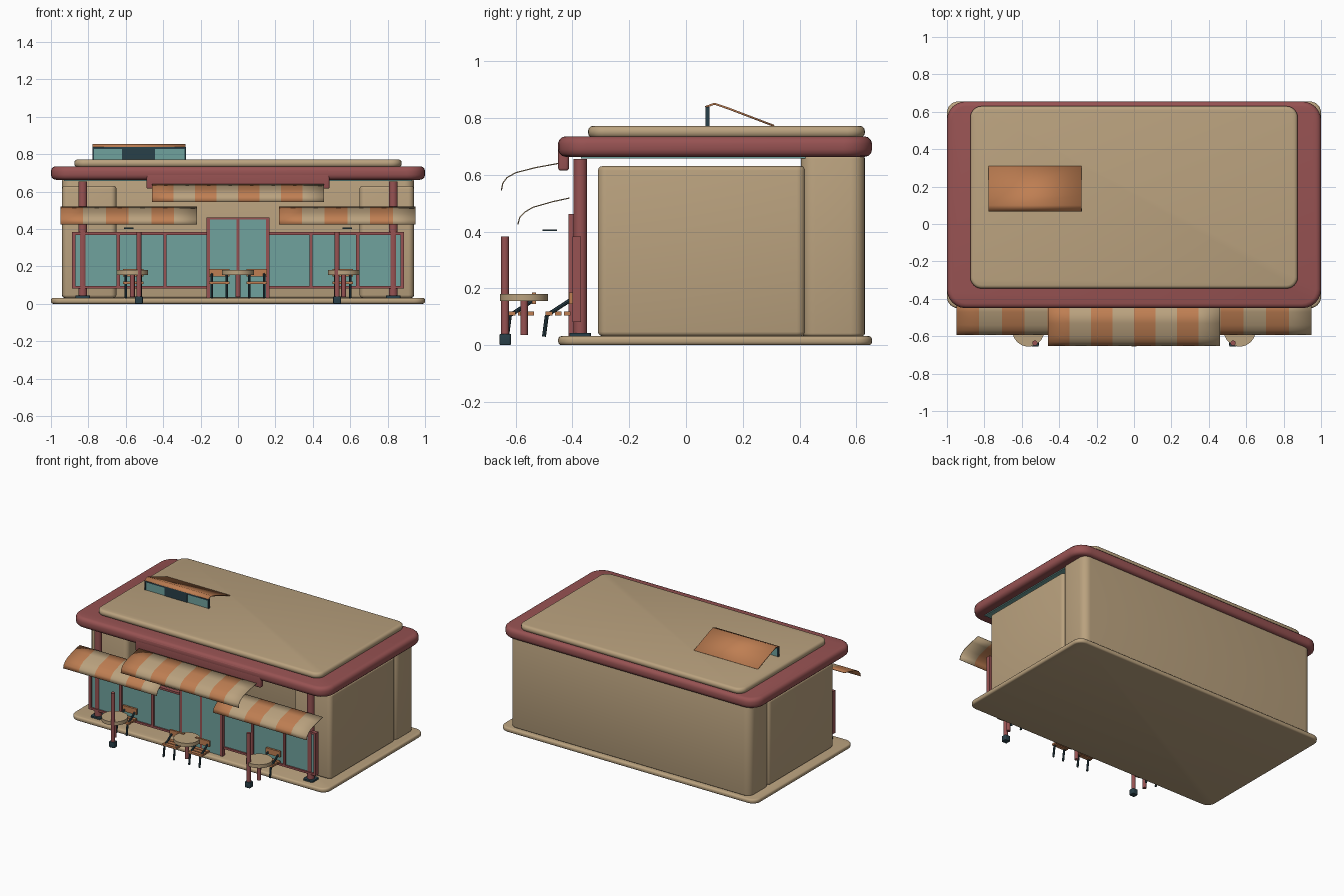
import bpy, bmesh, math
from mathutils import Vector

if "Cube" in bpy.data.objects:
    bpy.data.objects.remove(bpy.data.objects["Cube"])


def material(name, rgb):
    m = bpy.data.materials.new(name)
    m.use_nodes = True
    m.diffuse_color = (*rgb, 1)
    m.node_tree.nodes["Principled BSDF"].inputs["Base Color"].default_value = (*rgb, 1)
    return m


TAN = material("sand tan", (0.49, 0.36, 0.21))
RED = material("brick red", (0.31, 0.085, 0.085))
TEAL = material("teal glass", (0.16, 0.36, 0.34))
ORANGE = material("burnt orange", (0.52, 0.21, 0.085))
DARK = material("dark slate", (0.022, 0.05, 0.065))


def finish(name, bm, mats, smooth=True):
    mesh = bpy.data.meshes.new(name)
    bmesh.ops.recalc_face_normals(bm, faces=bm.faces)
    bm.to_mesh(mesh)
    bm.free()
    for m in mats:
        mesh.materials.append(m)
    ob = bpy.data.objects.new(name, mesh)
    bpy.context.collection.objects.link(ob)
    if smooth:
        bpy.ops.object.select_all(action='DESELECT')
        ob.select_set(True)
        bpy.context.view_layer.objects.active = ob
        bpy.ops.object.shade_smooth_by_angle(angle=math.radians(35))
    return ob


def box(name, x, y, z, mat, corner=0, edge=0):
    """Box from (min, max) ranges, with plan corner radius and rim rounding."""
    bm = bmesh.new()
    bmesh.ops.create_cube(bm, size=1)
    for v in bm.verts:
        v.co = Vector([(a + b) / 2 + c * (b - a) for (a, b), c in zip((x, y, z), v.co)])
    if corner:
        up = [e for e in bm.edges if abs(e.verts[0].co.z - e.verts[1].co.z) > 1e-4]
        bmesh.ops.bevel(bm, geom=up, offset=corner, segments=6, profile=0.5, affect='EDGES')
    if edge:
        flat = [e for e in bm.edges if abs(e.verts[0].co.z - e.verts[1].co.z) < 1e-4]
        bmesh.ops.bevel(bm, geom=flat, offset=edge, segments=3, profile=0.5, affect='EDGES')
    return finish(name, bm, [mat], bool(corner or edge))


def rod(name, a, b, r, mat, sides=16):
    a, b = Vector(a), Vector(b)
    bm = bmesh.new()
    bmesh.ops.create_cone(bm, cap_ends=True, segments=sides, radius1=r, radius2=r, depth=(b - a).length)
    turn = (b - a).to_track_quat('Z', 'Y')
    for v in bm.verts:
        v.co = turn @ v.co + (a + b) / 2
    return finish(name, bm, [mat])


def sheet(name, x0, x1, profile, columns, mats, thick=0.004):
    """Extrude a y-z profile along x in columns of alternating colour."""
    bm = bmesh.new()
    rows = [[bm.verts.new((x0 + (x1 - x0) * i / columns, y, z)) for y, z in profile]
            for i in range(columns + 1)]
    for i in range(columns):
        for j in range(len(profile) - 1):
            f = bm.faces.new((rows[i][j], rows[i + 1][j], rows[i + 1][j + 1], rows[i][j + 1]))
            f.material_index = i % len(mats)
    ob = finish(name, bm, mats)
    mod = ob.modifiers.new("thickness", 'SOLIDIFY')
    mod.thickness = thick
    mod.offset = 0
    return ob


# Base, walls and roof
box("base_slab", (-1, 1), (-0.45, 0.655), (0, 0.032), TAN, 0.06, 0.012)
box("back_wall", (-0.94, 0.94), (0.405, 0.63), (0.032, 0.667), TAN, 0.05, 0.01)
for s, side in ((-1, "right"), (1, "left")):
    box(side + "_wall", sorted((s * 0.65, s * 0.94)), (-0.31, 0.42), (0.032, 0.63), TAN, 0.03, 0.015)
box("ceiling", (-0.93, 0.93), (-0.37, 0.42), (0.657, 0.667), TEAL)
box("roof_rim", (-1, 1), (-0.45, 0.655), (0.663, 0.735), RED, 0.1, 0.026)
box("roof_deck", (-0.875, 0.875), (-0.345, 0.63), (0.73, 0.772), TAN, 0.06, 0.018)
box("front_fascia", (-0.49, 0.49), (-0.45, -0.412), (0.615, 0.72), RED, 0.012, 0.008)

# Shop front, mirrored about the doors
GLASS_Y, FRAME_Y = (-0.39, -0.38), (-0.4, -0.37)
for s, side in ((-1, "right"), (1, "left")):
    def span(a, b):
        return sorted((s * a, s * b))
    box(side + "_window", span(0.165, 0.88), GLASS_Y, (0.09, 0.375), TEAL)
    for z in (0.088, 0.376):
        box(side + "_window_rail", span(0.16, 0.885), FRAME_Y, (z - 0.007, z + 0.007), RED)
    for x in (0.39, 0.64, 0.878):
        box(side + "_window_mullion", span(x - 0.009, x + 0.009), FRAME_Y, (0.082, 0.383), RED)
    box(side + "_door_panel", span(0.004, 0.155), (-0.41, -0.4), (0.034, 0.455), TEAL)
    box(side + "_door_jamb", span(0.15, 0.168), (-0.413, -0.385), (0.032, 0.462), RED)
    # Corner column and its foot
    rod(side + "_column", (s * 0.83, -0.372, 0.032), (s * 0.83, -0.372, 0.655), 0.024, RED)
    box(side + "_column_foot", span(0.792, 0.868), (-0.41, -0.334), (0.03, 0.043), DARK, 0.01)
    # Side awning and lamp plate
    x0, x1 = span(0.22, 0.95)
    sheet(side + "_awning", x0, x1, [(-0.41, 0.518), (-0.47, 0.505), (-0.54, 0.485), (-0.568, 0.468),
          (-0.585, 0.45), (-0.592, 0.425)], 6, [ORANGE, TAN])
    box(side + "_lamp_plate", span(0.56, 0.61), (-0.505, -0.455), (0.401, 0.408), DARK)
box("door_head", (-0.168, 0.168), (-0.413, -0.385), (0.45, 0.462), RED)
box("door_meeting_stile", (-0.007, 0.007), (-0.413, -0.395), (0.034, 0.455), RED)

sheet("centre_awning", -0.46, 0.46, [(-0.448, 0.64), (-0.53, 0.625), (-0.6, 0.607), (-0.63, 0.59),
      (-0.645, 0.57), (-0.65, 0.545)], 8, [ORANGE, TAN])

# Roof skylight with a sloping cover
box("skylight_window", (-0.77, -0.285), (0.072, 0.08), (0.77, 0.835), TEAL)
box("skylight_vent", (-0.62, -0.445), (0.068, 0.076), (0.772, 0.83), DARK)
for x in (-0.773, -0.282):
    box("skylight_post", (x - 0.004, x + 0.004), (0.068, 0.082), (0.77, 0.838), DARK)
box("skylight_head", (-0.775, -0.28), (0.068, 0.082), (0.828, 0.838), DARK)
sheet("skylight_cover", -0.777, -0.28, [(0.068, 0.838), (0.1, 0.85), (0.15, 0.833), (0.31, 0.772)],
      1, [ORANGE], 0.007)


def table(x):
    rod("table_top", (x, -0.57, 0.155), (x, -0.57, 0.18), 0.085, TAN, 32)
    rod("table_stem", (x, -0.57, 0.035), (x, -0.57, 0.157), 0.013, RED)


def chair(x, y):
    # Slatted seat, backrest and bent tube legs
    for i in (-1, 0, 1):
        yy = y + i * 0.032
        box("chair_slat", (x - 0.055, x + 0.055), (yy - 0.012, yy + 0.012), (0.105, 0.119), ORANGE)
    box("chair_backrest", (x - 0.055, x + 0.055), (y + 0.038, y + 0.052), (0.145, 0.185), ORANGE)
    for dx in (-0.04, 0.04):
        foot, knee, top = [(x + dx, y + dy, z) for dy, z in ((-0.05, 0.03), (-0.04, 0.105), (0.045, 0.16))]
        rod("chair_leg", foot, knee, 0.007, DARK, 8)
        rod("chair_arm", knee, top, 0.007, DARK, 8)


# Outdoor seating
for x in (-0.565, 0, 0.565):
    table(x)
for s in (-1, 1):
    chair(s * 0.1, -0.58)
    chair(s * 0.56, -0.45)
    # Free-standing post with a weighted foot
    rod("terrace_post", (s * 0.53, -0.637, 0.03), (s * 0.53, -0.637, 0.383), 0.014, RED)
    box("terrace_post_foot", (s * 0.53 - 0.021, s * 0.53 + 0.021), (-0.656, -0.616), (0, 0.04), DARK, 0.008, 0.004)
